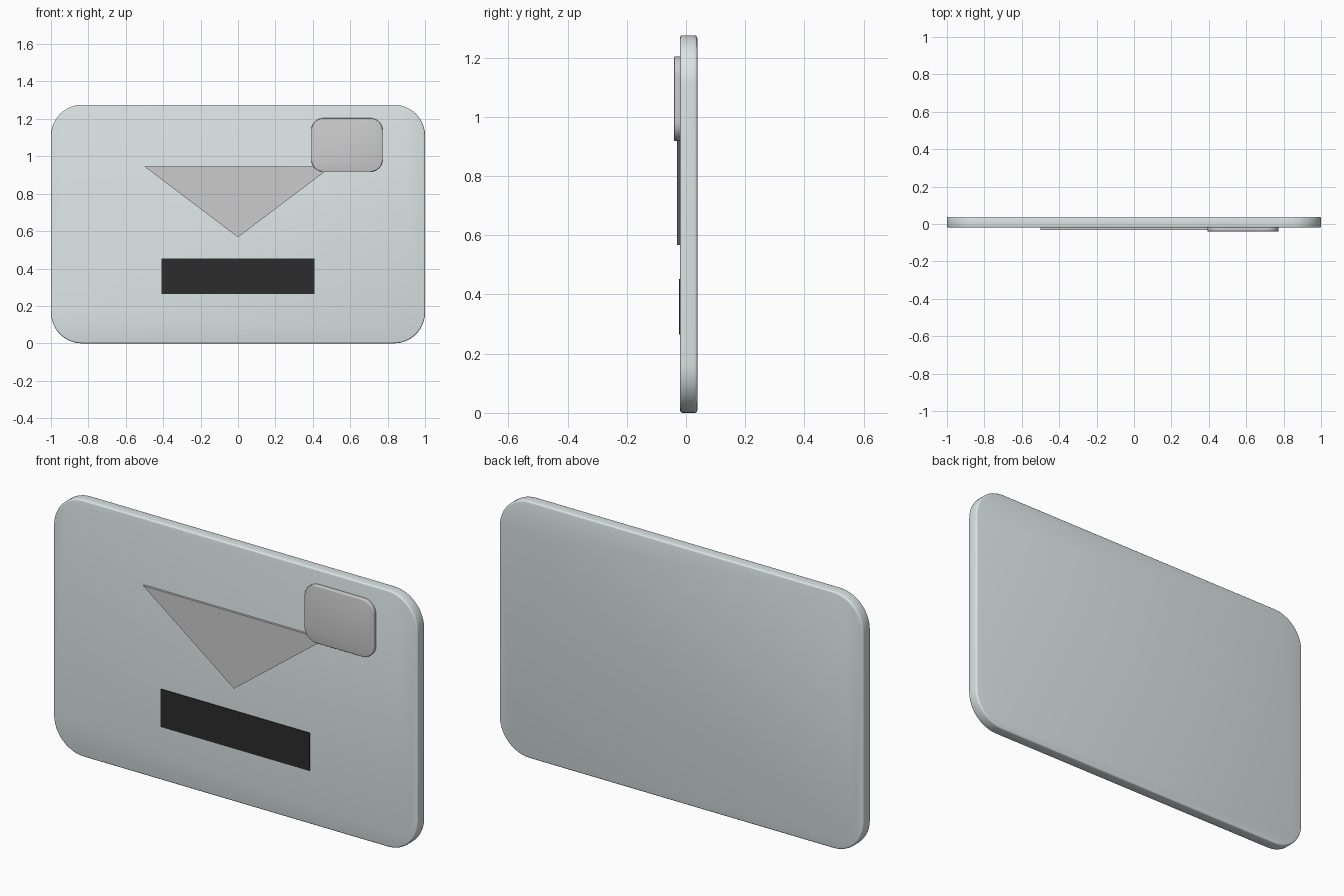
import bpy, bmesh, math

if "Cube" in bpy.data.objects:
    bpy.data.objects.remove(bpy.data.objects["Cube"])


def rounded_rect(x0, x1, z0, z1, r, n=12):
    """Outline points (x, z) of a rectangle with rounded corners."""
    pts = []
    centres = [(x1 - r, z0 + r, -90), (x1 - r, z1 - r, 0),
               (x0 + r, z1 - r, 90), (x0 + r, z0 + r, 180)]
    for cx, cz, start in centres:
        for i in range(n + 1):
            a = math.radians(start + 90 * i / n)
            pts.append((cx + r * math.cos(a), cz + r * math.sin(a)))
    return pts


def plate(name, outline, y_front, y_back, bevel=0.0, color=None):
    """Extrude an x-z outline along y, with optional bevelled rims."""
    bm = bmesh.new()
    face = bm.faces.new([bm.verts.new((x, y_front, z)) for x, z in outline])
    ext = bmesh.ops.extrude_face_region(bm, geom=[face])
    moved = [v for v in ext["geom"] if isinstance(v, bmesh.types.BMVert)]
    bmesh.ops.translate(bm, verts=moved, vec=(0, y_back - y_front, 0))
    bmesh.ops.recalc_face_normals(bm, faces=bm.faces)
    if bevel:
        rims = [e for e in bm.edges
                if abs(e.verts[0].co.y - e.verts[1].co.y) < 1e-6]
        bmesh.ops.bevel(bm, geom=rims, offset=bevel, segments=3,
                        profile=0.5, affect='EDGES')
    mesh = bpy.data.meshes.new(name)
    bm.to_mesh(mesh)
    bm.free()
    obj = bpy.data.objects.new(name, mesh)
    bpy.context.collection.objects.link(obj)
    if color:
        mat = bpy.data.materials.new(name + "_color")
        mat.diffuse_color = color
        mat.use_nodes = True
        mat.node_tree.nodes["Principled BSDF"].inputs["Base Color"].default_value = mat.diffuse_color
        mesh.materials.append(mat)
    bpy.ops.object.select_all(action='DESELECT')
    obj.select_set(True)
    bpy.context.view_layer.objects.active = obj
    bpy.ops.object.shade_smooth_by_angle(angle=math.radians(35))
    return obj


# Card body
plate("card_body", rounded_rect(-1, 1, 0, 1.275, 0.165),
      -0.02, 0.038, bevel=0.008, color=(0.71, 0.79, 0.78, 1))

# Envelope flap triangle
plate("flap_triangle", [(-0.5, 0.945), (0, 0.567), (0.5, 0.945)],
      -0.031, -0.015)

# Raised badge in the upper right corner
plate("corner_badge", rounded_rect(0.392, 0.773, 0.918, 1.204, 0.065),
      -0.04, -0.015, bevel=0.004)

# Dark label strip
plate("label_strip", [(-0.41, 0.265), (0.41, 0.265), (0.41, 0.453), (-0.41, 0.453)],
      -0.024, -0.015, color=(0.025, 0.025, 0.025, 1))
